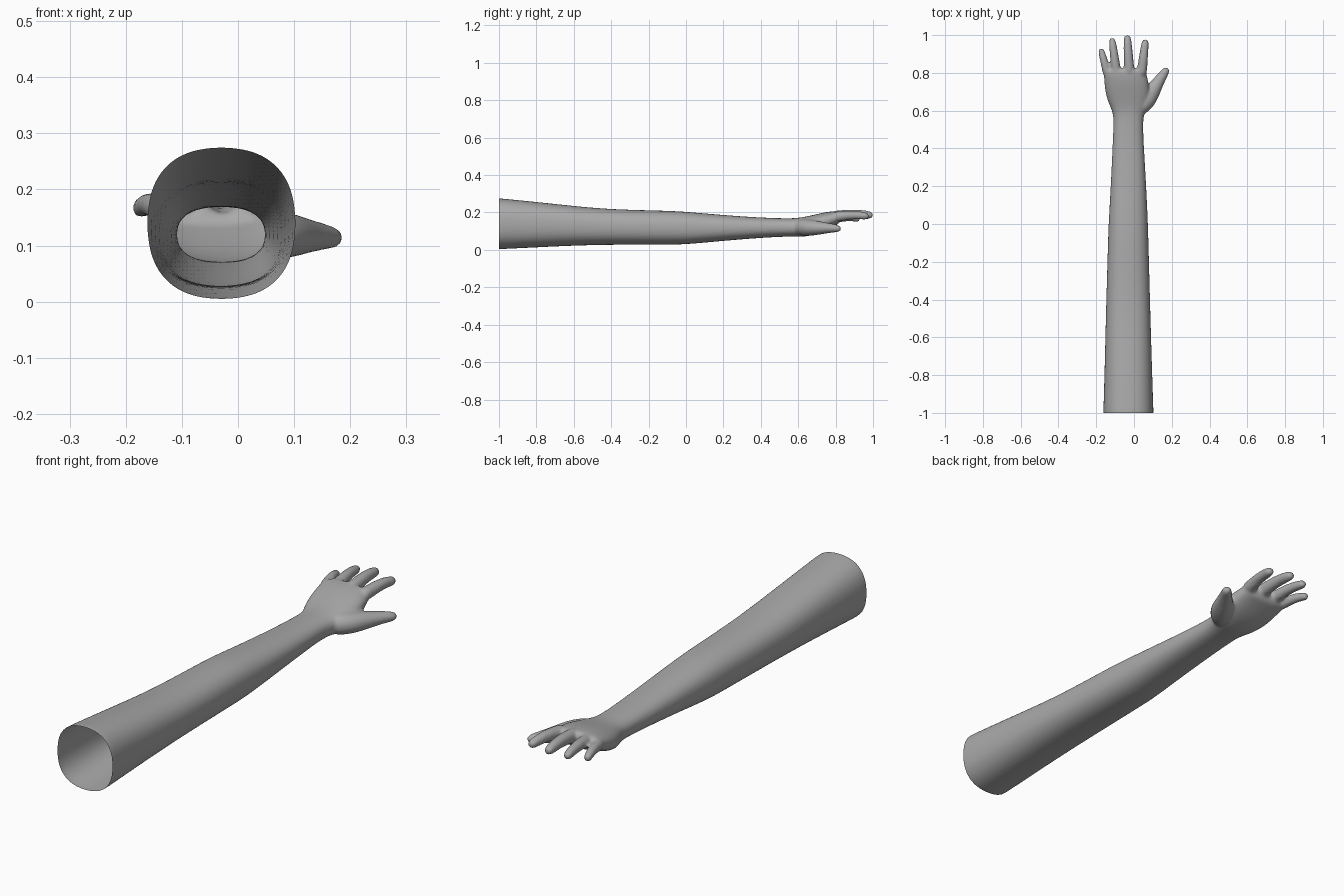
import bpy, bmesh, math
from mathutils import Vector

if "Cube" in bpy.data.objects:
    bpy.data.objects.remove(bpy.data.objects["Cube"])

skin = bpy.data.materials.new("grey skin")
skin.diffuse_color = (0.4, 0.4, 0.4, 1)
skin.use_nodes = True
skin.node_tree.nodes["Principled BSDF"].inputs["Base Color"].default_value = skin.diffuse_color
SIDES = 20
bm = bmesh.new()


def loft(rings):
    """Skin a list of vertex rings and close both ends."""
    rows = [[bm.verts.new(p) for p in ring] for ring in rings]
    for a, b in zip(rows, rows[1:]):
        for i in range(SIDES):
            j = (i + 1) % SIDES
            bm.faces.new((a[i], a[j], b[j], b[i]))
    bm.faces.new(rows[0][::-1])
    bm.faces.new(rows[-1])


def oval(centre, across, up, power=2.0):
    """Rounded-box ring around a centre from two half-axis vectors."""
    ring = []
    for i in range(SIDES):
        t = 2 * math.pi * i / SIDES
        c, s = math.cos(t), math.sin(t)
        c = math.copysign(abs(c) ** (2 / power), c)
        s = math.copysign(abs(s) ** (2 / power), s)
        ring.append(Vector(centre) + across * c + up * s)
    return ring


def digit(path):
    """Finger from (x, y, z, half width, half height) stations."""
    pts = [Vector(p[:3]) for p in path]
    rings = []
    for i, p in enumerate(path):
        d = pts[min(i + 1, len(pts) - 1)] - pts[max(i - 1, 0)]
        across = d.cross(Vector((0, 0, 1))).normalized()
        up = across.cross(d).normalized()
        rings.append(oval(pts[i], across * p[3], up * p[4]))
    loft(rings)


# Arm and palm: y, left, right, bottom, top
stations = [
    (-1.04, -.165, .106, .001, .281), (-1.0, -.164, .105, .002, .278),
    (-.8, -.158, .098, .012, .258), (-.6, -.153, .092, .022, .236),
    (-.4, -.148, .086, .027, .217), (-.1, -.139, .078, .027, .211),
    (0, -.136, .075, .028, .205), (.2, -.124, .066, .048, .187),
    (.4, -.115, .054, .064, .173), (.53, -.109, .047, .071, .169),
    (.59, -.111, .055, .070, .170), (.64, -.137, .080, .070, .178),
    (.70, -.154, .086, .084, .192), (.75, -.158, .078, .105, .203),
    (.80, -.163, .066, .130, .209), (.825, -.158, .060, .142, .206),
]
loft([oval(((l + r) / 2, y, (b + t) / 2), Vector(((r - l) / 2, 0, 0)),
           Vector((0, 0, (t - b) / 2)), 2.4) for y, l, r, b, t in stations])

# Four fingers: base and tip positions
for base, tip, w in [((-.136, .78, .166), (-.177, .93, .163), .019),
                     ((-.090, .78, .177), (-.117, .985, .178), .021),
                     ((-.024, .78, .180), (-.036, 1.0, .184), .023),
                     ((.038, .78, .176), (.061, .978, .178), .022)]:
    a, b = Vector(base), Vector(tip)
    path = []
    for f, k, lift in ((0, 1.3, 0), (.25, 1.22, .004), (.5, 1.1, .010),
                       (.75, 1.0, .008), (.93, .88, .002), (1, .55, 0)):
        p = a.lerp(b, f)
        path.append((p.x, p.y, p.z + lift, w * k, w * k))
    digit(path)

# Thumb
digit([(.015, .59, .120, .035, .042), (.06, .645, .119, .051, .046),
       (.092, .695, .118, .046, .040), (.124, .745, .117, .033, .030),
       (.150, .785, .116, .026, .024), (.170, .813, .114, .021, .019),
       (.178, .826, .113, .012, .011)])

# Blend the parts into one continuous surface
bmesh.ops.recalc_face_normals(bm, faces=bm.faces)
mesh = bpy.data.meshes.new("rough_arm")
bm.to_mesh(mesh)
bm.free()
rough = bpy.data.objects.new("rough_arm", mesh)
bpy.context.collection.objects.link(rough)
sub = rough.modifiers.new("round", 'SUBSURF')
sub.levels = sub.render_levels = 2
blend = rough.modifiers.new("blend", 'REMESH')
blend.mode = 'VOXEL'
blend.voxel_size = 0.007
relax = rough.modifiers.new("relax", 'SMOOTH')
relax.factor, relax.iterations = 0.5, 5
graph = bpy.context.evaluated_depsgraph_get()
mesh = bpy.data.meshes.new_from_object(rough.evaluated_get(graph))
bpy.data.objects.remove(rough)

# Cut the upper end open
bm = bmesh.new()
bm.from_mesh(mesh)
bmesh.ops.bisect_plane(bm, geom=bm.verts[:] + bm.edges[:] + bm.faces[:],
                       plane_co=(0, -1, 0), plane_no=(0, -1, 0), clear_outer=True)
for f in bm.faces:
    f.smooth = True
bm.to_mesh(mesh)
bm.free()
mesh.materials.clear()
mesh.materials.append(skin)
arm = bpy.data.objects.new("arm_and_hand", mesh)
bpy.context.collection.objects.link(arm)
